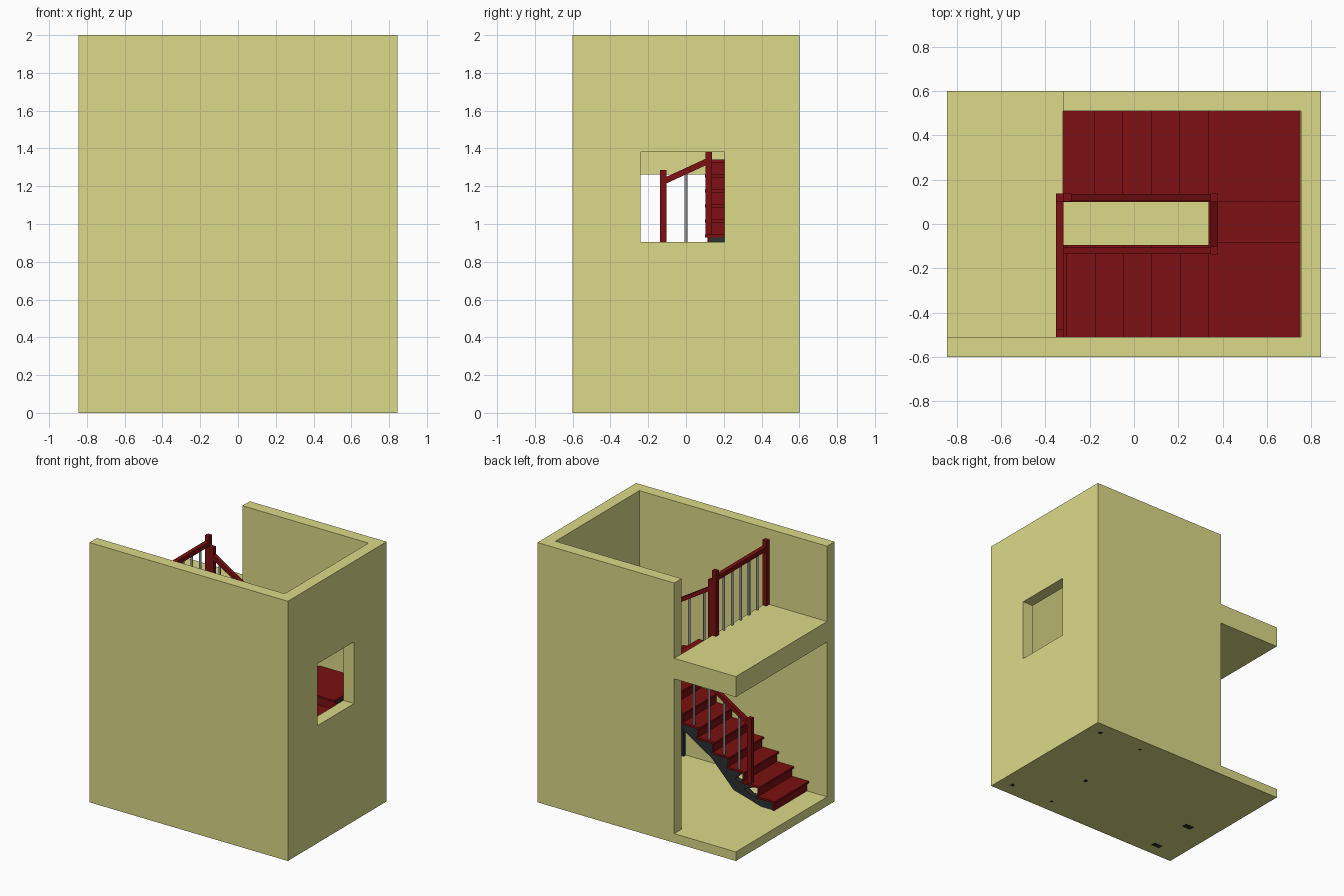
import bpy, bmesh, math
from mathutils import Vector

if "Cube" in bpy.data.objects:
    bpy.data.objects.remove(bpy.data.objects["Cube"])


def material(name, rgb):
    m = bpy.data.materials.new(name)
    m.diffuse_color = (*rgb, 1)
    m.use_nodes = True
    m.node_tree.nodes["Principled BSDF"].inputs["Base Color"].default_value = m.diffuse_color
    return m


PLASTER = material("plaster", (0.71, 0.70, 0.25))
RED = material("red_wood", (0.20, 0.005, 0.006))
BLACK = material("black_steel", (0.025, 0.03, 0.03))
GREY = material("grey_metal", (0.28, 0.28, 0.28))


def finish(name, bm, mat):
    bmesh.ops.recalc_face_normals(bm, faces=bm.faces)
    me = bpy.data.meshes.new(name)
    bm.to_mesh(me)
    bm.free()
    ob = bpy.data.objects.new(name, me)
    bpy.context.collection.objects.link(ob)
    if mat:
        me.materials.append(mat)
    return ob


def box(name, x, y, z, mat=None):
    bm = bmesh.new()
    bmesh.ops.create_cube(bm, size=1)
    for v in bm.verts:
        v.co = [(r[0] + r[1]) / 2 + c * (r[1] - r[0]) for c, r in zip(v.co, (x, y, z))]
    return finish(name, bm, mat)


def prism(name, pts, y0, y1, mat):
    bm = bmesh.new()
    f = bm.faces.new([bm.verts.new((x, y0, z)) for x, z in pts])
    r = bmesh.ops.extrude_face_region(bm, geom=[f])
    bmesh.ops.translate(bm, vec=(0, y1 - y0, 0),
                        verts=[v for v in r["geom"] if isinstance(v, bmesh.types.BMVert)])
    return finish(name, bm, mat)


def boolean(ob, other, op):
    mod = ob.modifiers.new(op, "BOOLEAN")
    mod.operation, mod.object, mod.solver = op, other, "EXACT"
    bpy.context.view_layer.objects.active = ob
    bpy.ops.object.modifier_apply(modifier=mod.name)
    bpy.data.objects.remove(other)


# Stairwell shell: hollowed block, open corner, window, upper floor slab
FLOOR, SLAB = 0.07, 1.42
shell = box("stairwell_shell", (-.845, .845), (-.6, .6), (0, 2), PLASTER)
for cut in (((-1, .755), (-.51, .51), (FLOOR, 3)),
            ((-1, -.32), (0, 1), (FLOOR, 3)),
            ((.5, 1), (-.24, .205), (.905, 1.38))):
    boolean(shell, box("cutter", *cut), "DIFFERENCE")
boolean(shell, box("slab", (-.845, -.32), (-.52, .6), (1.262, SLAB)), "UNION")

# Stair measurements
RISE, GOING, EDGE = (SLAB - FLOOR) / 17, .1283, .336
NOSE, RT, TT = .016, .012, .015


def level(k):
    return FLOOR + RISE * k


def span(a, b):
    return (min(a, b), max(a, b))


def flight(name, first, last, x0, d, y0, y1, stringer_ys, tail):
    """Treads and risers on two sawtooth stringers, climbing along d."""
    saw = []
    for k in range(first, last + 1):
        xn = x0 + d * GOING * (k - first)
        z = level(k)
        back = max(xn + d * (GOING + NOSE + RT), -.70 if d > 0 else -.325)
        box(f"{name}_tread_{k}", span(xn, back), (y0, y1), (z - TT, z), RED)
        xr = xn + d * NOSE
        inner = (y0, y1 - .012) if d > 0 else (y0 + .012, y1)
        box(f"{name}_riser_{k}", span(xr, xr + d * RT), inner, (level(k - 1), z - TT), RED)
        xb = xr + d * RT
        saw += [(xb, z - TT), (max(xb + d * GOING, -.325), z - TT)]
    for i, (a, b) in enumerate(stringer_ys):
        prism(f"{name}_stringer_{i + 1}", saw + tail, a, b, BLACK)


flight("lower_flight", 1, 8, EDGE - 8 * GOING, 1, -.51, -.095,
       ((-.51, -.47), (-.16, -.115)),
       [(.364, .64), (-.56, FLOOR), (-.59, -.001), (-.662, -.001)])
flight("upper_flight", 12, 16, EDGE, -1, .10, .51,
       ((.115, .16), (.47, .51)),
       [(-.325, 1.22), (.308, .83), (.36, .83), (.36, .925), (.308, .925)])

# Three stepped landings in the turn
Y = (-.51, -.085, .10, .51)
for i in range(3):
    z, lo, hi = level(9 + i), Y[i], Y[i + 1]
    back = hi + (NOSE + RT if i < 2 else 0)
    box(f"landing_tread_{i + 1}", (EDGE, .752), (lo, back), (z - TT, z), RED)
    start = lo + (NOSE + RT if i else 0)
    box(f"landing_frame_{i + 1}", (EDGE + NOSE + RT, .75), (start, back), (z - .1, z - TT), BLACK)
    if i:
        box(f"landing_riser_{i + 1}", (EDGE + .012, .752), (lo + NOSE, start), (z - RISE, z - TT), RED)
box("landing_riser_1", (EDGE + NOSE, EDGE + NOSE + RT), (-.51, -.107), (level(8), level(9) - TT), RED)

# Landing legs
for i, (x, y, k, w) in enumerate(((.735, .495, 11, .014), (.36, .495, 11, .010), (.368, -.106, 9, .014),
                                  (.735, -.492, 9, .014), (.367, -.492, 9, .010))):
    box(f"landing_leg_{i + 1}", (x - w, x + w), (y - w, y + w), (-.001, level(k) - .05), BLACK)

# Newel posts
W, POST = .0175, .5
posts = {"lower": (-.467, -.12, level(2)), "turn_low": (.362, -.12, level(9)),
         "turn_high": (.362, .12, level(11)), "upper": (-.30, .12, level(16)),
         "corner": (-.335, .12, SLAB), "end": (-.335, -.4925, SLAB)}
for n, (x, y, z) in posts.items():
    box(f"{n}_post", (x - W, x + W), (y - W, y + W), (z, z + POST), RED)


def handrail(name, a, b):
    """Bar of upright rectangular section between two points."""
    a, b = Vector(a), Vector(b)
    side = (b - a).cross(Vector((0, 0, 1))).normalized() * .0165
    up = Vector((0, 0, .0175))
    bm = bmesh.new()
    rings = [[bm.verts.new(p + s * side + t * up) for s, t in ((-1, -1), (1, -1), (1, 1), (-1, 1))]
             for p in (a, b)]
    for r in rings:
        bm.faces.new(r)
    for j in range(4):
        k = (j + 1) % 4
        bm.faces.new((rings[0][j], rings[0][k], rings[1][k], rings[1][j]))
    finish(name, bm, RED)


def baluster(name, x, y, z0, z1):
    bpy.ops.mesh.primitive_cylinder_add(vertices=12, radius=.009, depth=z1 - z0,
                                        location=(x, y, (z0 + z1) / 2))
    ob = bpy.context.object
    ob.name = name
    ob.data.materials.append(GREY)
    bpy.ops.object.shade_smooth_by_angle(angle=math.radians(40))


# Handrails
low = ((-.467, -.12, .675), (.362, -.12, 1.19))
turn = ((.362, -.12, 1.225), (.362, .12, 1.335))
high = ((.362, .12, 1.365), (-.30, .12, 1.775))
top = ((-.335, .12, 1.86), (-.335, -.51, 1.86))
for n, r in (("lower", low), ("turn", turn), ("upper", high), ("balcony", top)):
    handrail(f"{n}_handrail", *r)


def rail_z(rail, x):
    a, b = rail
    return a[2] + (b[2] - a[2]) * (x - a[0]) / (b[0] - a[0])


# Balusters, one per tread, plus the turn and the balcony
for k in range(3, 9):
    x = EDGE - (9 - k) * GOING + .064
    baluster(f"lower_baluster_{k}", x, -.12, level(k), rail_z(low, x))
for k in range(12, 17):
    x = EDGE - (k - 12) * GOING - .064
    baluster(f"upper_baluster_{k}", x, .12, level(k), rail_z(high, x))
baluster("turn_baluster", .362, 0, level(10), 1.28)
for i in range(5):
    baluster(f"balcony_baluster_{i + 1}", -.335, .12 - .6125 * (i + 1) / 6, SLAB, 1.86)
